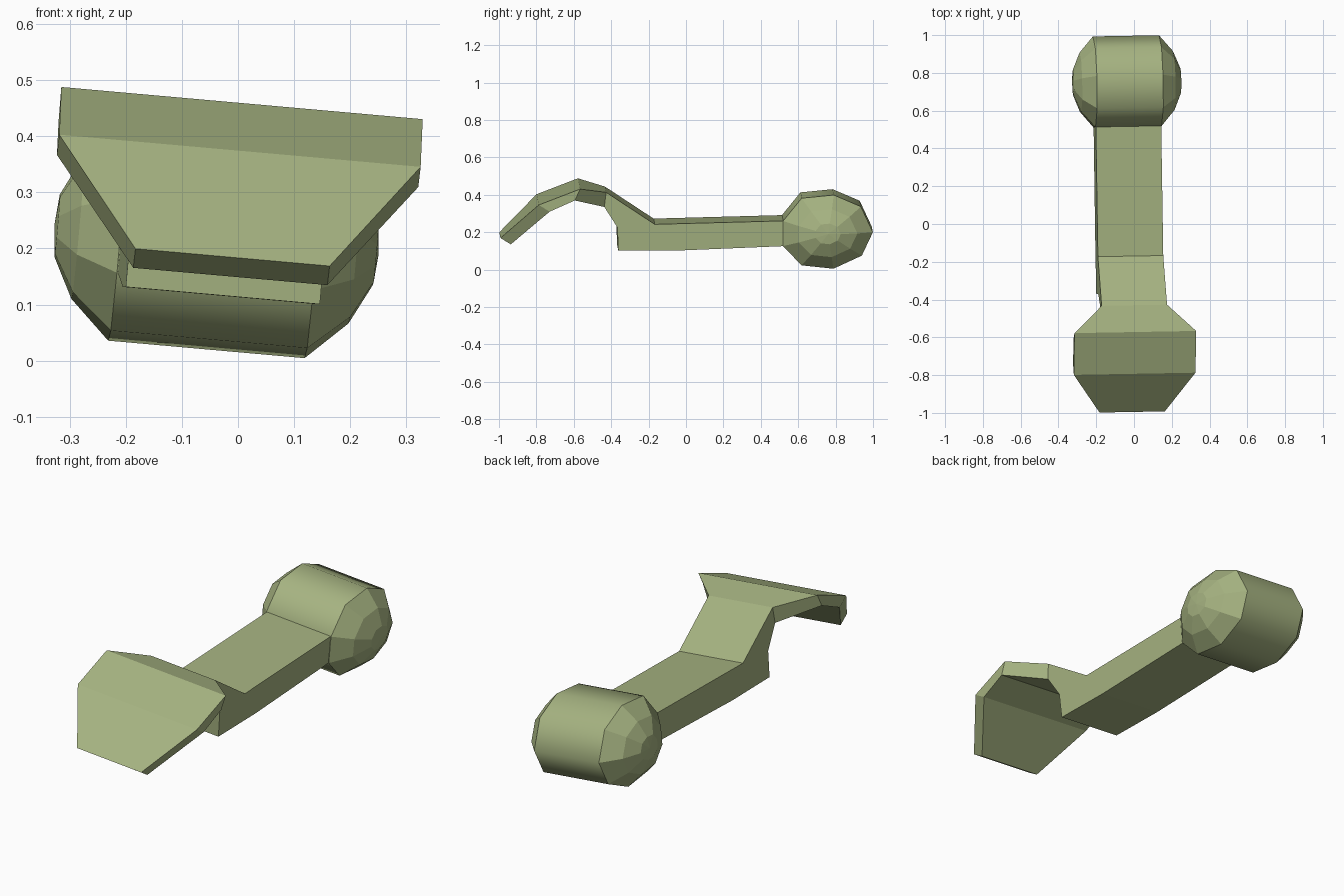
import bpy, bmesh
from mathutils import Matrix

if "Cube" in bpy.data.objects:
    bpy.data.objects.remove(bpy.data.objects["Cube"])

# The whole model leans slightly: a small roll about y and a small yaw about z
LEAN = Matrix(((1, -0.018, 0.089, -0.044),
               (0.018, 1, 0, 0),
               (-0.089, 0, 1, 0),
               (0, 0, 0, 1)))

olive = bpy.data.materials.new("olive")
olive.diffuse_color = (0.38, 0.45, 0.22, 1)
olive.use_nodes = True
olive.node_tree.nodes["Principled BSDF"].inputs["Base Color"].default_value = olive.diffuse_color


def ring(bm, profile, x):
    return [bm.verts.new((x, y, z)) for y, z in profile]


def bridge(bm, a, b, smooth=False):
    n = len(a)
    for i in range(n):
        f = bm.faces.new((a[i], a[(i + 1) % n], b[(i + 1) % n], b[i]))
        f.smooth = smooth


def finish(bm, name):
    bmesh.ops.remove_doubles(bm, verts=bm.verts, dist=0.0005)
    bm.transform(LEAN)
    bmesh.ops.recalc_face_normals(bm, faces=bm.faces)
    mesh = bpy.data.meshes.new(name)
    bm.to_mesh(mesh)
    bm.free()
    mesh.materials.append(olive)
    obj = bpy.data.objects.new(name, mesh)
    bpy.context.collection.objects.link(obj)


# Handle: side profile (y, z) extruded across x, left open at the neck for the flap
HW = 0.173
side = [(-0.44, 0.35), (-0.37, 0.241), (-0.365, 0.116), (-0.07, 0.116),
        (0.53, 0.141), (0.53, 0.276), (-0.17, 0.257), (-0.43, 0.428)]
bm = bmesh.new()
left, right = ring(bm, side, -HW), ring(bm, side, HW)
bm.faces.new(left)
bm.faces.new(right)
for i in range(len(side) - 1):
    bm.faces.new((left[i], left[i + 1], right[i + 1], right[i]))

# Curved flap: (top y, top z, bottom y, bottom z, half width) sections from the neck
sections = [(-0.43, 0.428, -0.44, 0.35, HW),
            (-0.572, 0.459, -0.6, 0.398, 0.322),
            (-0.793, 0.374, -0.735, 0.338, 0.322),
            (-0.995, 0.184, -0.94, 0.15, HW)]
loops = [[bm.verts.new(p) for p in ((-w, ty, tz), (w, ty, tz), (w, by, bz), (-w, by, bz))]
         for ty, tz, by, bz, w in sections]
for a, b in zip(loops, loops[1:]):
    bridge(bm, a, b)
bm.faces.new(loops[-1])
finish(bm, "handle_and_flap")

# Rounded end: nine-sided drum with a faceted dome on each side
drum = [(0.516, 0.275), (0.615, 0.397), (0.787, 0.414), (0.932, 0.352), (0.996, 0.215),
        (0.937, 0.09), (0.785, 0.02), (0.615, 0.038), (0.515, 0.141)]
cy, cz = 0.755, 0.215


def scaled(s):
    return [(cy + (y - cy) * s, cz + (z - cz) * s) for y, z in drum]


bm = bmesh.new()
bridge(bm, ring(bm, drum, -0.175), ring(bm, drum, 0.175), smooth=True)
for sign in (-1, 1):
    rings = [ring(bm, scaled(s), sign * x)
             for x, s in ((0.175, 1), (0.247, 0.65), (0.284, 0.28))]
    for a, b in zip(rings, rings[1:]):
        bridge(bm, a, b)
    pole = bm.verts.new((sign * 0.289, cy, cz))
    for i in range(9):
        bm.faces.new((rings[-1][i], rings[-1][(i + 1) % 9], pole))
finish(bm, "rounded_end")
